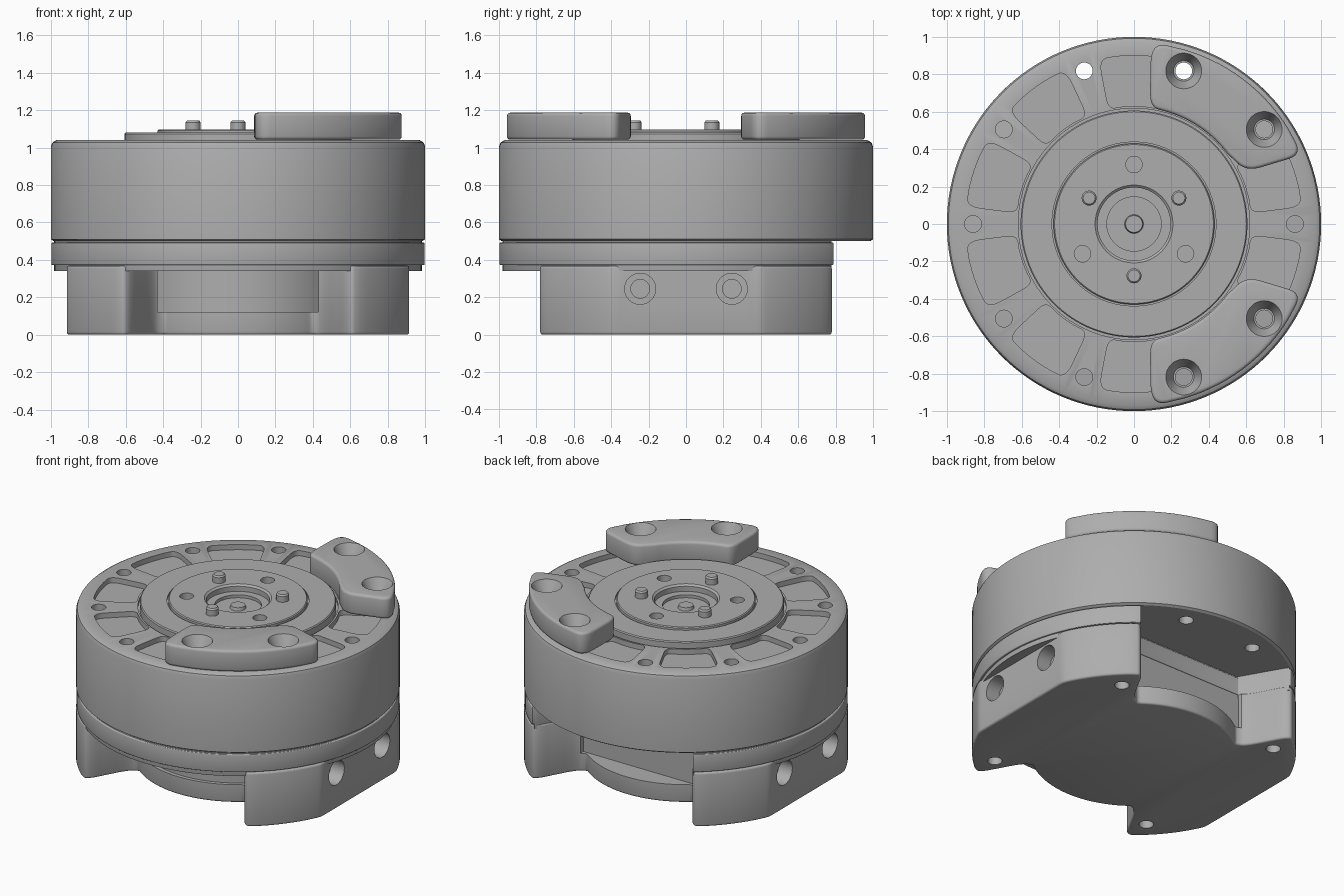
import bpy, bmesh, math
from mathutils import Vector, Matrix

if "Cube" in bpy.data.objects:
    bpy.data.objects.remove(bpy.data.objects["Cube"])

grey = bpy.data.materials.new("machined_grey")
grey.use_nodes = True
colour = (0.42, 0.42, 0.42, 1)
grey.diffuse_color = colour
grey.node_tree.nodes["Principled BSDF"].inputs["Base Color"].default_value = colour


def polar(r, deg):
    a = math.radians(deg)
    return (r * math.cos(a), r * math.sin(a))


def arc(r, start, end, n):
    return [polar(r, start + (end - start) * i / n) + (0,) for i in range(n + 1)]


def rounded(corners, n=6):
    """Outline from (x, y, rounding) corners."""
    out = []
    for i, (x, y, r) in enumerate(corners):
        p = Vector((x, y))
        if r == 0:
            out.append(p)
            continue
        a, b = (Vector(corners[j % len(corners)][:2]) - p for j in (i - 1, i + 1))
        a = p + a.normalized() * min(r, a.length * 0.48)
        b = p + b.normalized() * min(r, b.length * 0.48)
        for k in range(n + 1):
            t = k / n
            out.append(a * (1 - t) ** 2 + p * 2 * t * (1 - t) + b * t * t)
    return out


def add_prism(bm, outline, z0, z1):
    low = [bm.verts.new((p[0], p[1], z0)) for p in outline]
    high = [bm.verts.new((p[0], p[1], z1)) for p in outline]
    bm.faces.new(low)
    bm.faces.new(high)
    for i in range(len(low)):
        j = (i + 1) % len(low)
        bm.faces.new((low[i], low[j], high[j], high[i]))


def add_cone(bm, x, y, z0, z1, r0, r1=None, n=24):
    bmesh.ops.create_cone(bm, cap_ends=True, segments=n, radius1=r0,
                          radius2=r0 if r1 is None else r1, depth=z1 - z0,
                          matrix=Matrix.Translation((x, y, (z0 + z1) / 2)))


def finish(name, bm):
    bmesh.ops.recalc_face_normals(bm, faces=bm.faces)
    mesh = bpy.data.meshes.new(name)
    bm.to_mesh(mesh)
    bm.free()
    obj = bpy.data.objects.new(name, mesh)
    bpy.context.collection.objects.link(obj)
    mesh.materials.append(grey)
    return obj


def bake(obj):
    graph = bpy.context.evaluated_depsgraph_get()
    mesh = bpy.data.meshes.new_from_object(obj.evaluated_get(graph))
    obj.modifiers.clear()
    obj.data = mesh


def prism(name, outline, z0, z1, bevel=0.015):
    bm = bmesh.new()
    add_prism(bm, outline, z0, z1)
    obj = finish(name, bm)
    mod = obj.modifiers.new("edge", "BEVEL")
    mod.width, mod.segments = bevel, 3
    mod.limit_method, mod.angle_limit = "ANGLE", math.radians(50)
    bake(obj)
    return obj


def lathe(name, profile, n=128):
    bm = bmesh.new()
    verts = [bm.verts.new((r, 0, z)) for r, z in profile]
    edges = [bm.edges.new(pair) for pair in zip(verts, verts[1:])]
    bmesh.ops.spin(bm, geom=verts + edges, angle=math.tau, steps=n, axis=(0, 0, 1), cent=(0, 0, 0))
    bmesh.ops.remove_doubles(bm, verts=bm.verts, dist=0.0005)
    return finish(name, bm)


def carve(obj, bm):
    tool = finish("cutter", bm)
    tool.hide_render = True
    mod = obj.modifiers.new("cut", "BOOLEAN")
    mod.operation, mod.object, mod.solver = "DIFFERENCE", tool, "EXACT"
    mod.use_self = True
    bake(obj)
    bpy.data.objects.remove(tool)


def smooth(obj):
    bpy.ops.object.select_all(action="DESELECT")
    obj.select_set(True)
    bpy.context.view_layer.objects.active = obj
    bpy.ops.object.shade_smooth_by_angle(angle=math.radians(32))


# Main drum with stepped rotor face and centre recess
drum = lathe("drum", [(0, .5), (.985, .5), (1, .51), (1, 1.005), (.992, 1.027), (.97, 1.04),
                      (.618, 1.04), (.618, 1.02), (.606, 1.02), (.606, 1.073), (.6, 1.08),
                      (.438, 1.08), (.438, 1.07), (.43, 1.07), (.43, 1.09), (.424, 1.096),
                      (.208, 1.096), (.195, 1.085), (.195, 1.05), (.145, 1.05), (.145, 1.03),
                      (.05, 1.03), (.045, 1.05), (0, 1.05)])
cut = bmesh.new()
for i in range(10):
    mid = 18 + 36 * i
    ends = [polar(.9, mid - 12) + (.08,)] + arc(.9, mid - 6, mid + 6, 6) + [polar(.9, mid + 12) + (.08,)]
    ends += [polar(.63, mid + 12.5) + (.06,)] + arc(.63, mid + 6, mid - 6, 6) + [polar(.63, mid - 12.5) + (.06,)]
    add_prism(cut, rounded(ends), 1.005, 1.2)
    add_cone(cut, *polar(.86, 36 * i), .4, 1.2, .045)
for a in (90, 210, 330):
    add_cone(cut, *polar(.318, a), 1.0, 1.2, .044)
carve(drum, cut)
smooth(drum)

# Rotor pins
for i, a in enumerate((30, 150, 270)):
    bm = bmesh.new()
    x, y = polar(.277, a)
    add_cone(bm, x, y, 1.05, 1.135, .04)
    add_cone(bm, x, y, 1.135, 1.145, .04, .032)
    smooth(finish(f"rotor_pin_{i + 1}", bm))

# Mounting pads with countersunk holes
for side, s in (("front", -1), ("back", 1)):
    corners = [(.60, .28, .08), (.90, .37, .08)] + arc(.97, 32, 74, 14)
    corners += [(.09, .975, .12), (.085, .625, .08)] + arc(.625, 74, 37, 12)
    pad = prism(side + "_pad", [(p.x, p.y * s) for p in rounded(corners)], 1.042, 1.187, .018)
    cut = bmesh.new()
    for a in (36, 72):
        x, y = polar(.86, a * s)
        add_cone(cut, x, y, 1.1, 1.19, .055, .097, 32)
        add_cone(cut, x, y, 1.0, 1.15, .045)
    carve(pad, cut)
    smooth(pad)

# Lower ring, open at the back
corners = arc(.997, 125, 415, 110)
corners += [(.6, .785, .06), (.43, .49, 0), (-.43, .49, 0), (-.6, .785, .06)]
ring_outline = rounded(corners[1:-5] + corners[-4:])
ring = prism("lower_ring", ring_outline, .372, .492, .012)
smooth(ring)
neck = prism("ring_neck", [p * .985 for p in ring_outline], .34, .51, .001)
smooth(neck)

# Base with four legs, scooped at front and back
half = [(.915, -.4, .03), (.915, .4, .03)] + arc(1, 26, 49, 10)
half += [(.595, .795, .09), (.45, .53, .09)] + arc(.64, 52, 128, 30)
half += [(-.45, .53, .09), (-.595, .795, .09)] + arc(1, 131, 154, 10)
corners = half + [(-x, -y, r) for x, y, r in half]
base = prism("base", rounded(corners), 0, .368, .014)
cut = bmesh.new()
# recess above the front lip
add_prism(cut, [(.43, -.9), (-.43, -.9)] + [p[:2] for p in arc(.615, 225.6, 314.4, 24)], .122, .5)
# open bay above the back lip
add_prism(cut, [(-.43, .49), (.43, .49), (.43, .9), (-.43, .9)], .122, .5)
for sx in (-1, 1):
    for sy in (-1, 1):
        add_cone(cut, sx * .61, sy * .61, -.1, .15, .045)
        for r, depth in ((.083, .1), (.05, .2)):
            bmesh.ops.create_cone(cut, cap_ends=True, segments=32, radius1=r, radius2=r, depth=2 * depth,
                                  matrix=Matrix.Translation((sx * .915, sy * .245, .245))
                                  @ Matrix.Rotation(math.pi / 2, 4, "Y"))
carve(base, cut)
smooth(base)
